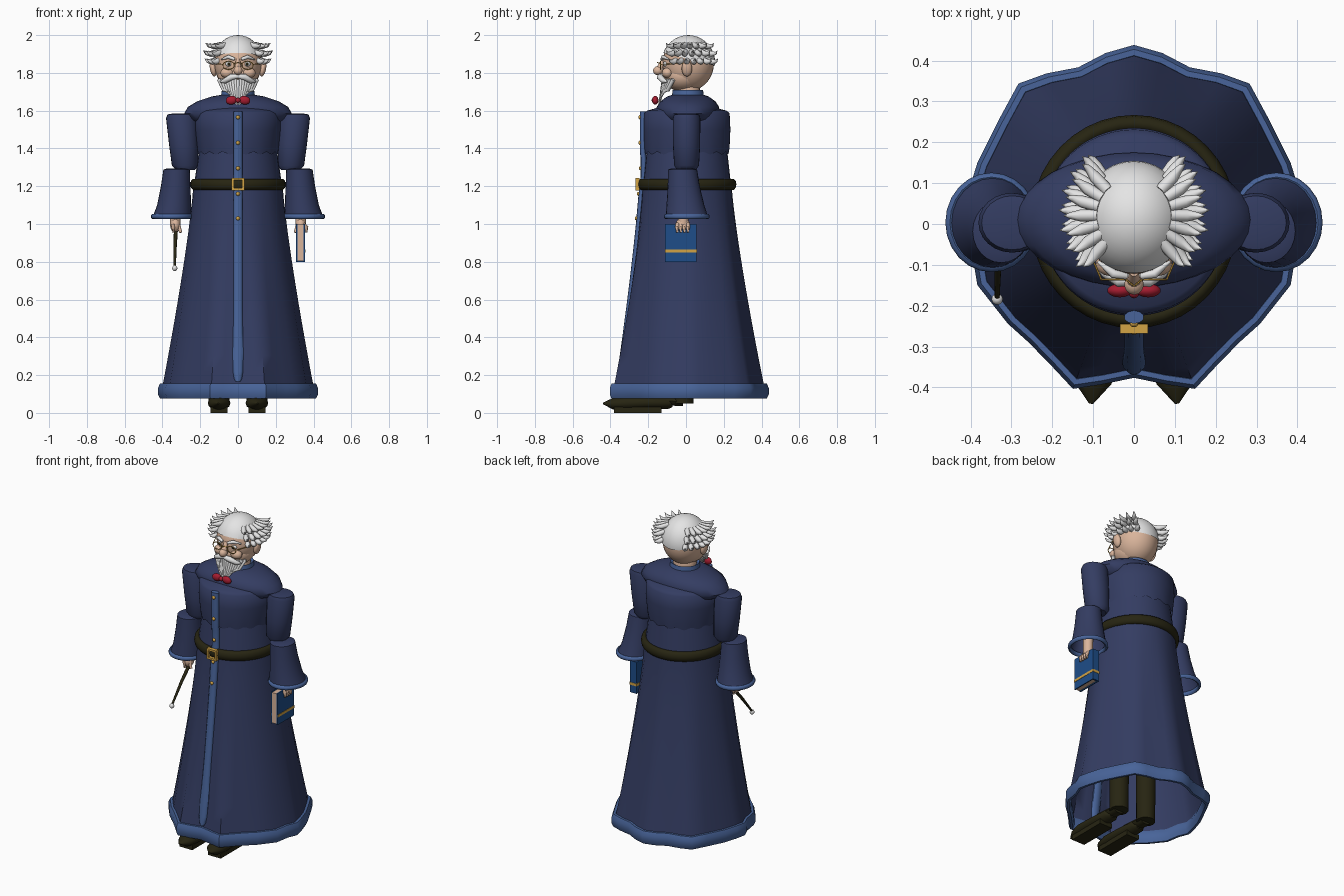
import bpy, bmesh, math
from mathutils import Vector, Matrix

if "Cube" in bpy.data.objects:
    bpy.data.objects.remove(bpy.data.objects["Cube"])


def material(name, rgb):
    m = bpy.data.materials.new(name)
    m.diffuse_color = (*rgb, 1)
    m.use_nodes = True
    m.node_tree.nodes["Principled BSDF"].inputs["Base Color"].default_value = m.diffuse_color
    return m


NAVY = material("navy cloth", (0.034, 0.046, 0.122))
TRIM = material("blue trim", (0.065, 0.127, 0.32))
BLACK = material("dark leather", (0.020, 0.018, 0.006))
SKIN = material("skin", (0.70, 0.46, 0.33))
WHITE = material("white hair", (0.78, 0.78, 0.78))
RED = material("red", (0.38, 0.012, 0.03))
GOLD = material("gold", (0.65, 0.37, 0.06))
BOOK = material("book blue", (0.013, 0.075, 0.25))


def finish(name, bm, mat, angle=50):
    bmesh.ops.recalc_face_normals(bm, faces=bm.faces)
    me = bpy.data.meshes.new(name)
    bm.to_mesh(me)
    bm.free()
    me.materials.append(mat)
    me.shade_smooth()
    me.set_sharp_from_angle(angle=math.radians(angle))
    ob = bpy.data.objects.new(name, me)
    bpy.context.collection.objects.link(ob)
    return ob


def loft(name, rings, mat, cap0=False, cap1=False, loop=False, angle=50):
    bm = bmesh.new()
    vs = [[bm.verts.new(p) for p in r] for r in rings]
    n = len(vs[0])
    for a, b in zip(vs, vs[1:] + (vs[:1] if loop else [])):
        for i in range(n):
            bm.faces.new((a[i], a[(i + 1) % n], b[(i + 1) % n], b[i]))
    if cap0:
        bm.faces.new(vs[0])
    if cap1:
        bm.faces.new(vs[-1])
    return finish(name, bm, mat, angle)


def ring(z, rx, ry, cx=0, cy=0, n=32, wave=0, waves=16):
    out = []
    for i in range(n):
        a = 2 * math.pi * i / n
        out.append((cx + rx * math.sin(a), cy + ry * math.cos(a), z + wave * math.cos(waves * a)))
    return out


def tube(name, pts, radii, mat, n=10, flat=(1, 1, 1)):
    pts = [Vector(p) for p in pts]
    rings = []
    for i, p in enumerate(pts):
        d = pts[min(i + 1, len(pts) - 1)] - pts[max(i - 1, 0)]
        q = d.to_track_quat('Z', 'Y')
        r = []
        for k in range(n):
            a = 2 * math.pi * k / n
            o = q @ Vector((math.cos(a), math.sin(a), 0)) * radii[i]
            r.append(p + Vector((o.x * flat[0], o.y * flat[1], o.z * flat[2])))
        rings.append(r)
    return loft(name, rings, mat, True, True)


def ball(name, c, r, mat, rot=0, seg=20, cut=None):
    bm = bmesh.new()
    m = Matrix.Translation(c) @ Matrix.Rotation(rot, 4, 'Y') @ Matrix.Diagonal((*r, 1))
    bmesh.ops.create_uvsphere(bm, u_segments=seg, v_segments=seg // 2 + 2, radius=1, matrix=m)
    if cut:
        bmesh.ops.bisect_plane(bm, geom=bm.verts[:] + bm.edges[:] + bm.faces[:],
                               plane_co=cut[0], plane_no=cut[1], clear_inner=True)
    return finish(name, bm, mat)


def box(name, lo, hi, mat):
    bm = bmesh.new()
    c = [(a + b) / 2 for a, b in zip(lo, hi)]
    s = [b - a for a, b in zip(lo, hi)]
    bmesh.ops.create_cube(bm, size=1, matrix=Matrix.Translation(c) @ Matrix.Diagonal((*s, 1)))
    return finish(name, bm, mat, 30)


# Robe skirt: ellipse at the waist flowing into a wavy hem
half = [(0, .44), (.07, .42), (.137, .385), (.215, .37), (.284, .345), (.33, .26), (.385, .15),
        (.41, .07), (.425, 0), (.40, -.06), (.385, -.15), (.31, -.245), (.26, -.29),
        (.206, -.345), (.15, -.405), (.083, -.395), (0, -.378)]
hem = half + [(-x, y) for x, y in half[-2:0:-1]]


def skirt_ring(z):
    t = max(0, (1.22 - z) / 1.1)
    w = t ** 1.25
    out = []
    for x, y in hem:
        a = math.atan2(x, y)
        ex, ey = .235 * math.sin(a), .005 + .235 * math.cos(a)
        out.append((ex + (x * .95 - ex) * w, ey + (y * .95 - ey) * w, z))
    return out


loft("robe_skirt", [skirt_ring(1.22 - 1.1 * i / 12) for i in range(13)], NAVY)
trim_rings = []
for k in range(8):
    a = 2 * math.pi * k / 8 + math.pi / 8
    s = .955 + .045 * math.cos(a)
    trim_rings.append([(x * s, y * s, .115 + .043 * math.sin(a)) for x, y in hem])
loft("hem_trim", trim_rings, TRIM, loop=True)

# Upper robe, scalloped chest layer and shoulder cape
loft("waist", [ring(1.19, .235, .235, 0, .005), ring(1.40, .205, .212, 0, .005)], NAVY)
loft("chest_layer", [ring(1.375, .213, .222, 0, .005, 96, .007),
                     ring(1.41, .217, .226, 0, .005, 96),
                     ring(1.50, .228, .230, 0, .005, 96), ring(1.585, .228, .226, 0, .005, 96),
                     ring(1.60, .21, .21, 0, .005, 96), ring(1.63, .1, .1, 0, 0, 96)], NAVY, cap1=True)
cape = [(1.53, .17, .11), (1.535, .22, .13), (1.555, .265, .15), (1.585, .285, .165), (1.62, .265, .165),
        (1.65, .215, .145), (1.675, .14, .11), (1.685, .08, .08)]
loft("shoulder_cape", [ring(z, a, b, 0, .01) for z, a, b in cape], NAVY, True, True)
loft("collar", [ring(1.64, .095, .09, 0, .01), ring(1.71, .085, .08, 0, .01),
                ring(1.70, .07, .065, 0, .01)], TRIM, cap1=True)


# Front placket following the robe, with buttons
def front_y(z):
    if z < 1.22:
        return min(p[1] for p in skirt_ring(z) if abs(p[0]) < .001)
    return -.226 if z > 1.37 else -.222


zs = [.165, .18, .22, .32, .42, .55, .7, .85, 1.0, 1.15, 1.25, 1.35, 1.38, 1.5, 1.595]
widths = [.012, .022, .028, .030, .027] + [.025] * 10
loft("front_placket", [ring(z, w, .016, 0, front_y(z) - .002, 10) for z, w in zip(zs, widths)],
     TRIM, True, True)
for z in (1.565, 1.43, 1.295, 1.16, 1.03):
    ball("button", (0, front_y(z) - .018, z), (.011, .009, .011), GOLD, seg=10)

# Belt and square buckle
belt = []
for k in range(10):
    a = 2 * math.pi * k / 10
    r = .232 + .021 * math.cos(a)
    belt.append(ring(1.21 + .031 * math.sin(a), r, r + .008, 0, .006, 40))
loft("belt", belt, BLACK, loop=True)
for s in (-1, 1):
    box("buckle_side", (s * .028 - .006, -.268, 1.178), (s * .028 + .006, -.245, 1.244), GOLD)
    box("buckle_bar", (-.034, -.268, 1.211 + s * .027 - .006), (.034, -.245, 1.211 + s * .027 + .006), GOLD)

for s in (-1, 1):
    # Two part sleeves with cuff trim
    up = [(1.585, .05, .045, .295), (1.58, .075, .066, .298), (1.56, .082, .073, .299),
          (1.42, .077, .072, .288), (1.31, .070, .066, .280), (1.285, .05, .05, .278)]
    loft("upper_sleeve", [ring(z, a, b, s * c, .003, 24) for z, a, b, c in up], NAVY, True, True)
    low = [(1.295, .05, .055, .325, -.018), (1.288, .070, .077, .325, -.018), (1.20, .078, .085, .330, -.012),
           (1.10, .090, .10, .338, -.003), (1.04, .103, .112, .348, .004)]
    loft("lower_sleeve", [ring(z, a, b, s * c, d, 24) for z, a, b, c, d in low], NAVY, cap0=True)
    cuff = []
    for k in range(8):
        a = 2 * math.pi * k / 8
        o = .011 * math.cos(a)
        cuff.append(ring(1.04 + .014 * math.sin(a), .102 + o, .111 + o, s * .349, .004, 24))
    loft("cuff_trim", cuff, TRIM, loop=True)

    # Hands
    tube("wrist", [(s * .332, -.012, 1.2), (s * .332, -.015, .99)], [.03, .028], SKIN)
    ball("palm", (s * .332, -.017, .995), (.028, .038, .04), SKIN, seg=14)
    for k in range(4):
        y = -.046 + .019 * k
        x = s * (.362 if s > 0 else .342)
        tube("finger", [(s * .345, y, 1.0), (x, y, .982), (x, y, .955)], [.011, .011, .007], SKIN, 8)
    tube("thumb", [(s * .318, -.03, 1.0), (s * .303, -.038, .955)], [.012, .008], SKIN, 8)

    # Trousers and pointed shoes
    tube("trouser_leg", [(s * .1, -.015, .05), (s * .1, -.01, .85)], [.055, .062], BLACK, 14)
    tube("shoe", [(s * .1, -.07, .05), (s * .1, -.09, .052), (s * .1, -.20, .055), (s * .1, -.32, .052),
                  (s * .1, -.39, .048), (s * .105, -.44, .05)],
         [.03, .047, .054, .060, .045, .005], BLACK, 14, (1, 1, .66))
    tube("ankle", [(s * .1, -.015, .06), (s * .1, -.17, .065)], [.04, .045], BLACK, 10, (1, 1, .6))
    box("sole", (s * .1 - .045, -.38, 0), (s * .1 + .045, -.13, .03), BLACK)

# Head and bald-fronted hair cap
HY, HZ = .012, 1.85
ball("neck", (0, .01, 1.70), (.07, .065, .08), SKIN)
ball("head", (0, HY, HZ), (.126, .136, .146), SKIN, seg=32)
ball("jaw", (0, -.015, 1.785), (.108, .105, .085), SKIN, seg=24)
ball("hair_cap", (0, HY, HZ), (.133, .143, .15), WHITE, seg=32, cut=((0, 0, 1.876), (0, .25, 1)))
ball("nose", (0, -.148, 1.812), (.024, .026, .024), SKIN, seg=14)
tube("nose_bridge", [(0, -.118, 1.87), (0, -.142, 1.82)], [.011, .018], SKIN)

for s in (-1, 1):
    # Face details
    ball("ear", (s * .132, .005, 1.822), (.017, .028, .042), SKIN, s * .2, 14)
    ball("cheek", (s * .058, -.098, 1.80), (.036, .030, .028), SKIN, seg=14)
    ball("eye", (s * .048, -.107, 1.847), (.018, .014, .014), WHITE, seg=12)
    ball("pupil", (s * .048, -.119, 1.847), (.008, .004, .008), BLACK, seg=8)
    tube("eyebrow", [(s * .018, -.128, 1.872), (s * .05, -.122, 1.885), (s * .088, -.092, 1.872)],
         [.008, .011, .004], WHITE, 8)
    rim = [(s * .05 + .03 * math.cos(a), -.136, 1.84 + .022 * math.sin(a))
           for a in [2 * math.pi * k / 16 for k in range(17)]]
    tube("spectacle_rim", rim, [.0025] * 17, GOLD, 6)
    tube("spectacle_arm", [(s * .08, -.136, 1.845), (s * .134, -.01, 1.85)], [.0025] * 2, GOLD, 6)
    tube("moustache", [(0, -.138, 1.783), (s * .035, -.138, 1.778), (s * .07, -.118, 1.757),
                       (s * .095, -.10, 1.752)], [.012, .017, .014, .003], WHITE, 10)
    # Side tufts in three rows
    for row, (z, br, reach) in enumerate(((1.95, .088, .172), (1.91, .115, .185), (1.868, .118, .178))):
        for k in range(7):
            a = math.radians(-40 + 14.5 * k + 4 * (row - 1))
            c, n = math.cos(a) * s, math.sin(a)
            tube("hair_tuft", [(c * br, HY + .01 + n * br, z),
                               (c * (br + reach) / 2, HY + .01 + n * (br + reach) / 2 * 1.04, z - .010),
                               (c * (reach - .015), HY + .01 + n * reach, z - .006),
                               (c * reach, HY + .01 + n * reach * 1.06, z + .008)],
                 [.015, .015, .008, .001], WHITE, 8)
    # Bow tie
    ball("bow_lobe", (s * .035, -.163, 1.655), (.031, .017, .023), RED, s * .15, 14)
ball("bow_knot", (0, -.168, 1.655), (.014, .014, .014), RED, seg=12)
tube("spectacle_bridge", [(-.02, -.136, 1.85), (0, -.152, 1.855), (.02, -.136, 1.85)], [.0025] * 3, GOLD, 6)

# Beard strands fanning down to a point
for i in range(-7, 8):
    u = i / 7
    z_end = 1.625 + .075 * abs(u) ** 1.6
    tube("beard_strand", [(u * .10, -.118 + .05 * u * u, 1.765), (u * .075, -.125 + .03 * u * u, 1.71),
                          (u * .045, -.145 + .012 * u * u, z_end)], [.011, .011, .003], WHITE, 8)

# Wand in one hand
tube("wand", [(-.328, .0, .985), (-.333, -.09, .885), (-.335, -.18, .775)], [.011, .009, .006], BLACK)
ball("wand_tip", (-.335, -.184, .766), (.014, .014, .015), WHITE, seg=12)

# Book in the other hand
box("book_pages", (.316, -.111, .805), (.348, .045, .997), SKIN)
for x in (.308, .348):
    box("book_cover", (x, -.111, .80), (x + .007, .055, 1.0), BOOK)
box("book_spine", (.308, .045, .80), (.355, .056, 1.0), BOOK)
for x in (.306, .354):
    box("book_stripe", (x, -.110, .848), (x + .003, .057, .864), GOLD)
box("spine_stripe", (.308, .054, .848), (.355, .058, .864), GOLD)
